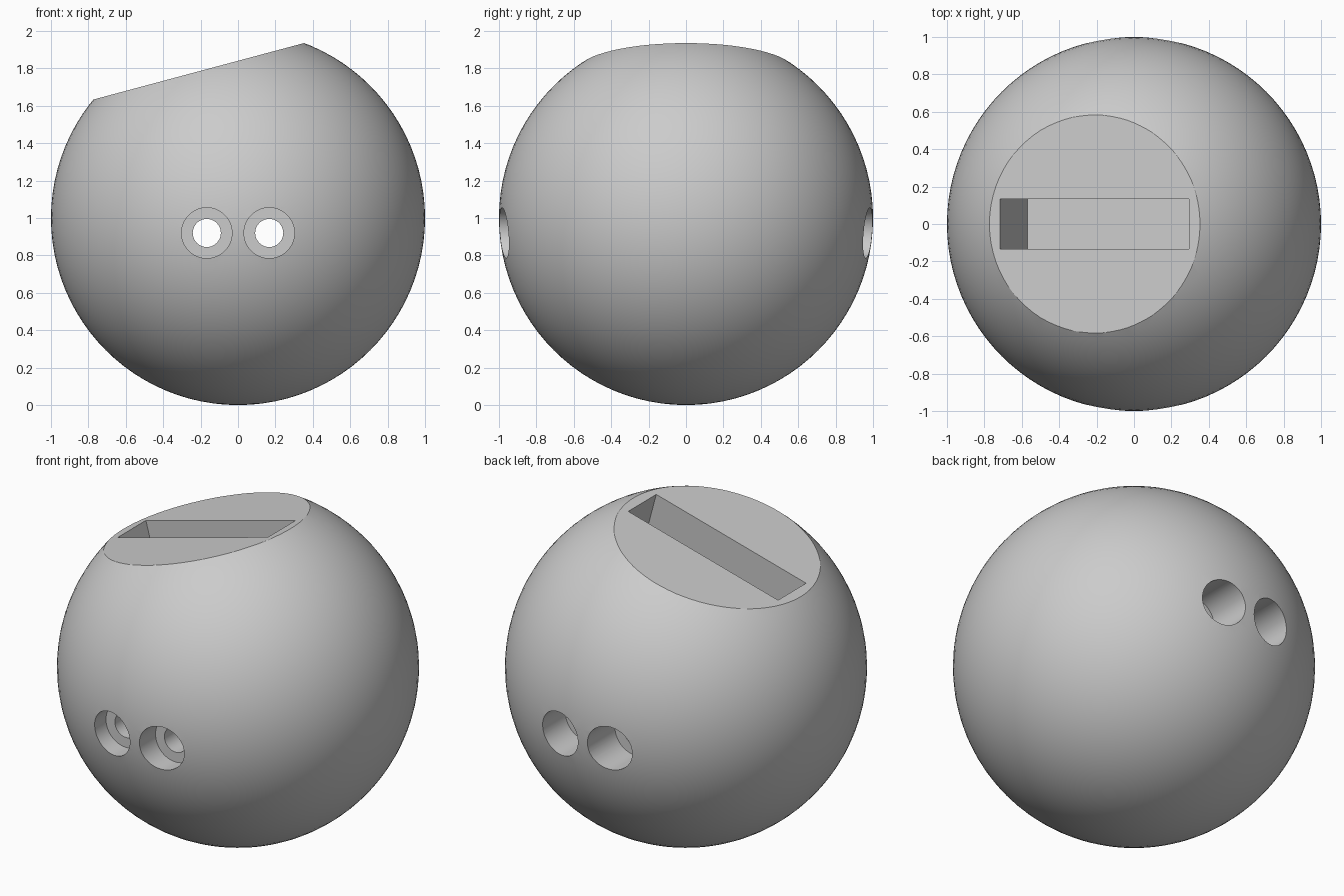
import bpy, math
from mathutils import Matrix, Vector

if "Cube" in bpy.data.objects:
    bpy.data.objects.remove(bpy.data.objects["Cube"])

TILT = math.radians(-15)                 # tilt of the flat cut about y
CENTRE = Vector((0, 0, 1))
NORMAL = Vector((math.sin(TILT), 0, math.cos(TILT)))
FLAT = 0.812                             # distance of the flat from the centre

grey = bpy.data.materials.new("plain_grey")
grey.diffuse_color = (0.6, 0.6, 0.6, 1)
grey.use_nodes = True
grey.node_tree.nodes["Principled BSDF"].inputs["Base Color"].default_value = grey.diffuse_color

# Ball body
bpy.ops.mesh.primitive_uv_sphere_add(segments=96, ring_count=48, radius=1, location=CENTRE)
ball = bpy.context.object
ball.name = "ball_body"
ball.data.materials.append(grey)


def cut(cutter):
    """Subtract the cutter from the ball and remove it."""
    mod = ball.modifiers.new("cut", 'BOOLEAN')
    mod.operation, mod.solver, mod.object = 'DIFFERENCE', 'EXACT', cutter
    bpy.context.view_layer.objects.active = ball
    bpy.ops.object.modifier_apply(modifier=mod.name)
    bpy.data.objects.remove(cutter)


def cut_box(depth_from, depth_to, length, width):
    """Box cut lying between two distances along the tilted normal."""
    bpy.ops.mesh.primitive_cube_add(size=1)
    box = bpy.context.object
    box.data.transform(Matrix.Diagonal((length, width, depth_to - depth_from, 1)))
    box.data.transform(Matrix.Rotation(TILT, 4, 'Y'))
    box.data.transform(Matrix.Translation(CENTRE + NORMAL * (depth_from + depth_to) / 2))
    cut(box)


def cut_bore(x, radius, y0, y1):
    """Round hole along y."""
    bpy.ops.mesh.primitive_cylinder_add(vertices=64, radius=radius, depth=y1 - y0,
                                        location=(x, (y0 + y1) / 2, 0.92),
                                        rotation=(math.pi / 2, 0, 0))
    cut(bpy.context.object)


# Tilted flat and the slot sunk into it
cut_box(FLAT, 2, 4, 4)
cut_box(FLAT - 0.56, 2, 1.046, 0.27)

# Pair of through holes, widened at both ends
for x in (-0.167, 0.167):
    cut_bore(x, 0.075, -1.2, 1.2)
    cut_bore(x, 0.135, -1.2, -0.84)
    cut_bore(x, 0.135, 0.73, 1.2)

# Smooth surfaces with crisp cut edges
bpy.ops.object.select_all(action='DESELECT')
ball.select_set(True)
bpy.context.view_layer.objects.active = ball
bpy.ops.object.shade_smooth_by_angle(angle=math.radians(25))
